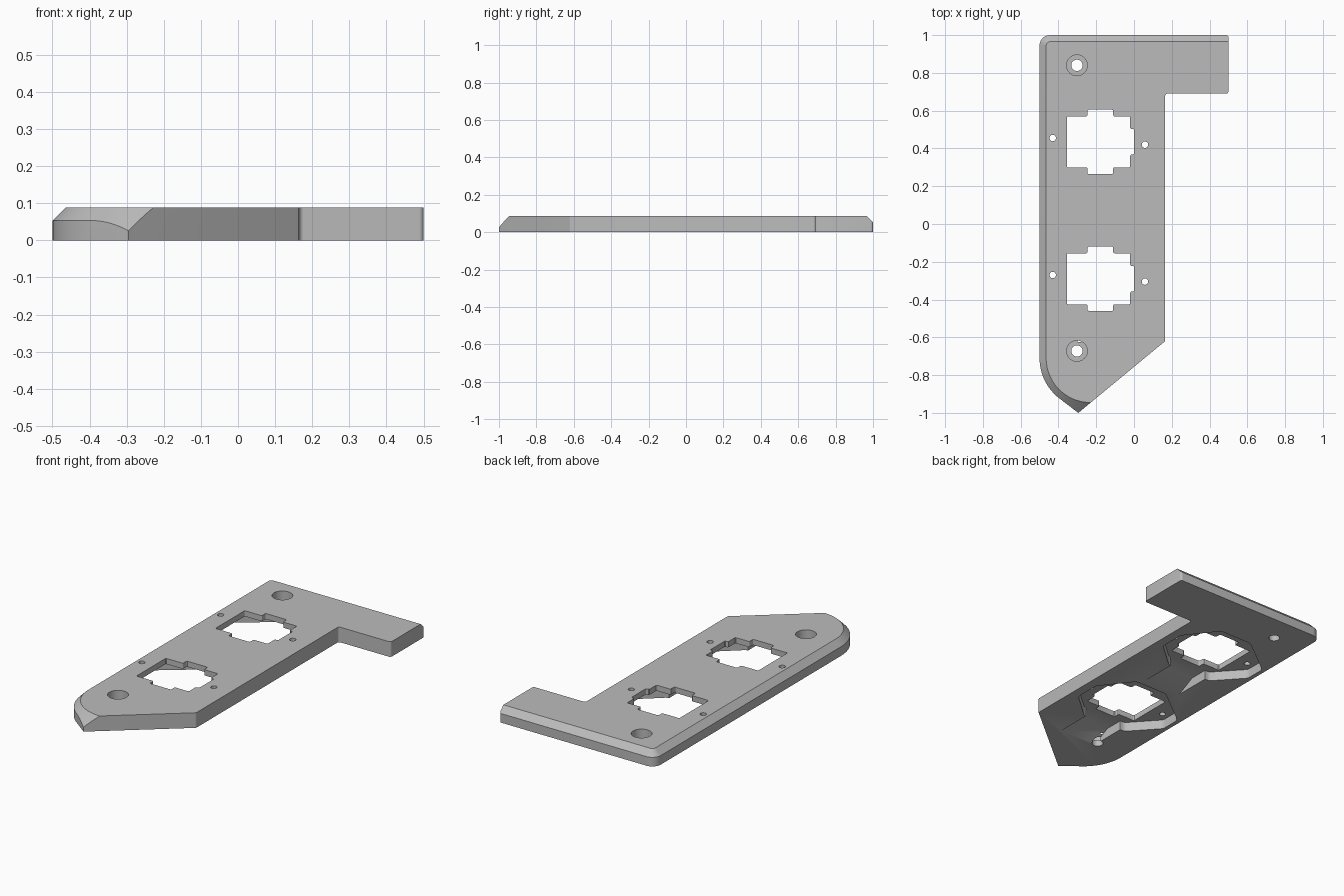
import bpy, bmesh, math
from mathutils import Vector

if "Cube" in bpy.data.objects:
    bpy.data.objects.remove(bpy.data.objects["Cube"], do_unlink=True)

THICK = 0.088     # plate thickness
POCKET = 0.055    # depth of the underside pockets
PITCH = 0.725     # spacing of the two openings

grey = bpy.data.materials.new("plain grey")
grey.use_nodes = True
grey.diffuse_color = (0.5, 0.5, 0.5, 1)
grey.node_tree.nodes["Principled BSDF"].inputs["Base Color"].default_value = (0.5, 0.5, 0.5, 1)


def arc(cx, cy, r, start, end, steps):
    angles = [math.radians(start + (end - start) * i / steps) for i in range(steps + 1)]
    return [(cx + r * math.cos(a), cy + r * math.sin(a)) for a in angles]


def rounded(points, r, steps=4):
    """Fillet every corner of a closed outline."""
    out = []
    for i, p in enumerate(points):
        p = Vector(p)
        to_prev = (Vector(points[i - 1]) - p).normalized()
        to_next = (Vector(points[(i + 1) % len(points)]) - p).normalized()
        half = to_prev.angle(to_next) / 2
        mid = p + (to_prev + to_next).normalized() * r / math.sin(half)
        a = p + to_prev * r / math.tan(half) - mid
        b = p + to_next * r / math.tan(half) - mid
        for k in range(steps + 1):
            out.append(tuple(mid + (a.lerp(b, k / steps)).normalized() * r))
    return out


def loft(name, lower, upper):
    """Solid between two rings of 3D points."""
    bm = bmesh.new()
    a = [bm.verts.new(p) for p in lower]
    b = [bm.verts.new(p) for p in upper]
    bm.faces.new(a)
    bm.faces.new(b)
    for i in range(len(a)):
        j = (i + 1) % len(a)
        bm.faces.new((a[i], a[j], b[j], b[i]))
    bmesh.ops.recalc_face_normals(bm, faces=bm.faces)
    mesh = bpy.data.meshes.new(name)
    bm.to_mesh(mesh)
    bm.free()
    mesh.materials.append(grey)
    obj = bpy.data.objects.new(name, mesh)
    bpy.context.collection.objects.link(obj)
    return obj


def prism(name, outline, z0, z1):
    return loft(name, [(x, y, z0) for x, y in outline], [(x, y, z1) for x, y in outline])


def combine(target, tool, operation="DIFFERENCE"):
    tool.hide_render = True
    mod = target.modifiers.new("cut", "BOOLEAN")
    mod.operation, mod.solver, mod.object = operation, "EXACT", tool
    bpy.context.view_layer.objects.active = target
    bpy.ops.object.modifier_apply(modifier=mod.name)
    bpy.data.objects.remove(tool, do_unlink=True)


# Plate outline: small fillets on the arm side, round shoulder leading to the tip
arm_side = rounded([(0.5, 1), (-0.4, 1), (-0.3, -1), (0.165, -0.62), (0.165, 0.69), (0.5, 0.69)], 0.012)
right_edge = arm_side[15:]
outline = (arm_side[:5] + arc(-0.445, 0.945, 0.055, 90, 180, 10)
           + arc(-0.23, -0.71, 0.27, 180, 230, 14) + [(-0.295, -1)] + right_edge)
plate = prism("mounting_plate", outline, 0, THICK)


# Sloped envelope gives the bevel along the left, back and shoulder edges
def envelope(grow, z):
    ring = ([(2, 0.965 + grow)] + arc(-0.445, 0.945, 0.02 + grow, 90, 180, 10)
            + arc(-0.23, -0.71, 0.235 + grow, 180, 270, 26) + [(2, -0.945 - grow)])
    return [(x, y, z) for x, y in ring]


combine(plate, loft("bevel_envelope", envelope(0.108, -0.02), envelope(-0.01, THICK + 0.01)), "INTERSECT")

# Stepped opening, underside pocket, ramped slot and pin holes, twice
quarter = [(0.178, 0.068), (0.158, 0.068), (0.158, 0.135), (0.068, 0.135), (0.068, 0.17)]
left_quarter = [(-0.068, 0.17), (-0.068, 0.135), (-0.178, 0.135)]
opening = (quarter + left_quarter + [(x, -y) for x, y in reversed(left_quarter)]
           + [(x, -y) for x, y in reversed(quarter)])
pocket = [(-0.475, 0.53), (-0.475, 0.41), (-0.33, 0.25), (-0.05, 0.24), (0.11, 0.38),
          (0.11, 0.53), (-0.03, 0.71), (-0.24, 0.71)]
ramp = [(0.03, 0), (0.14, POCKET), (0.32, POCKET), (0.32, -0.05), (0.03, -0.05)]

for shift in (0, -PITCH):
    combine(plate, prism("pocket", [(x, y + shift) for x, y in rounded(pocket, 0.035)], -0.05, POCKET))
    combine(plate, loft("slot", [(-0.3, y + shift, z) for y, z in ramp],
                        [(-0.06, y + shift, z) for y, z in ramp]))
    combine(plate, prism("opening", [(x - 0.178, y + 0.435 + shift) for x, y in rounded(opening, 0.007, 3)],
                         -0.1, 0.2))
    for x, y in ((-0.43, 0.455), (0.058, 0.42)):
        combine(plate, prism("pin_hole", arc(x, y + shift, 0.017, 0, 345, 23), -0.1, 0.2))

# Counterbored screw holes
for y in (0.84, -0.672):
    combine(plate, prism("screw_hole", arc(-0.302, y, 0.03, 0, 348.75, 31), -0.1, 0.2))
    combine(plate, prism("counterbore", arc(-0.302, y, 0.055, 0, 348.75, 31), 0.035, 0.2))

bpy.ops.object.select_all(action="DESELECT")
plate.select_set(True)
bpy.context.view_layer.objects.active = plate
bpy.ops.object.shade_smooth_by_angle(angle=math.radians(30))
